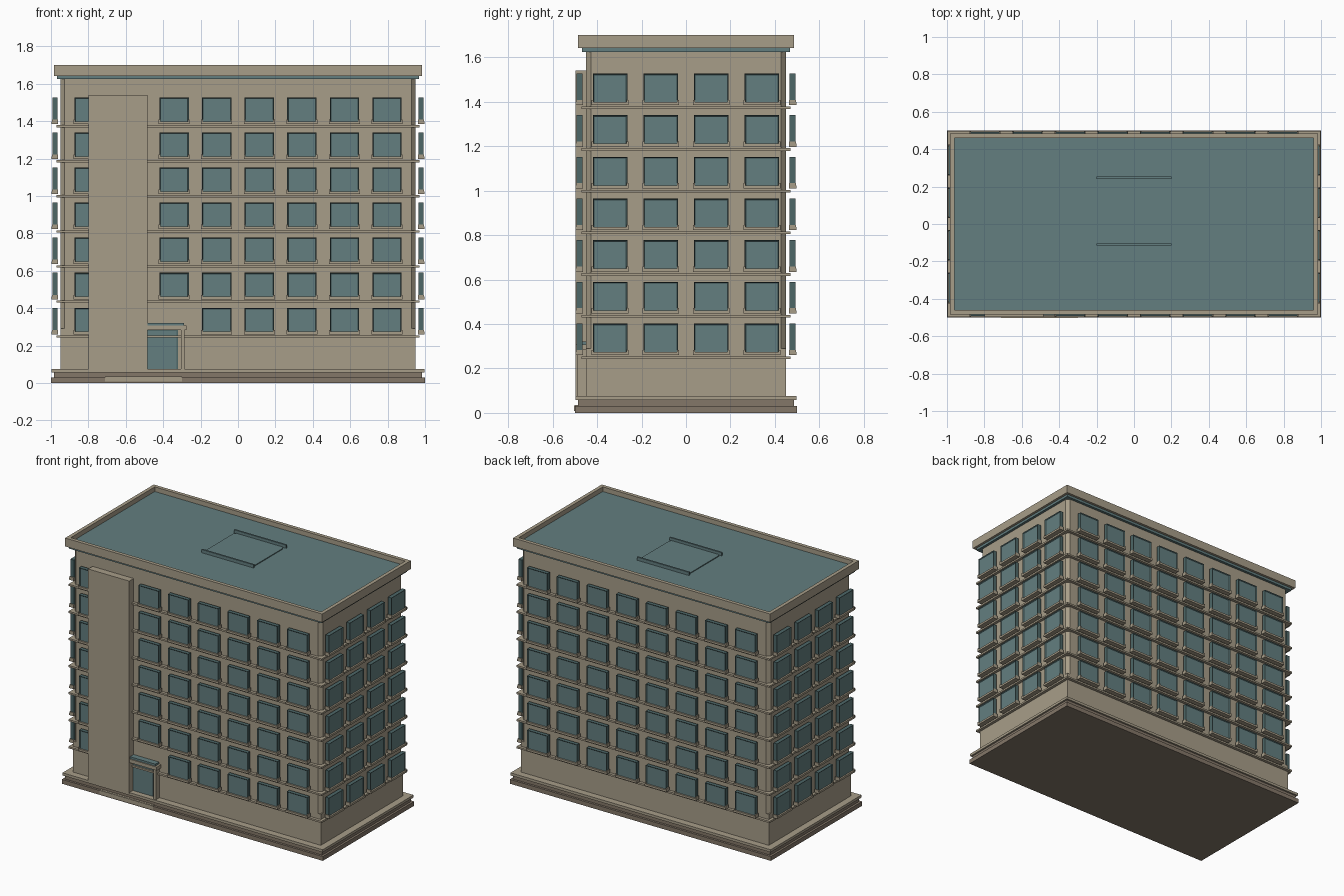
import bpy, bmesh, math
from mathutils import Matrix, Vector

cube = bpy.data.objects.get("Cube")
if cube:
    bpy.data.objects.remove(cube, do_unlink=True)


def material(name, rgb):
    m = bpy.data.materials.new(name)
    m.use_nodes = True
    m.diffuse_color = (*rgb, 1)
    m.node_tree.nodes["Principled BSDF"].inputs["Base Color"].default_value = (*rgb, 1)
    return m


TAN = material("tan stone", (0.39, 0.34, 0.25))
BROWN = material("brown plinth", (0.23, 0.185, 0.14))
TEAL = material("teal glass", (0.125, 0.21, 0.215))
FRAME = material("dark teal frame", (0.075, 0.135, 0.137))


def add_box(bm, lo, hi, mat=0):
    """Add a box between two corners and return its faces."""
    lo, hi = Vector(lo), Vector(hi)
    m = Matrix.Translation((lo + hi) / 2) @ Matrix.Diagonal((*(hi - lo), 1))
    verts = bmesh.ops.create_cube(bm, size=1, matrix=m)["verts"]
    faces = list({f for v in verts for f in v.link_faces})
    for f in faces:
        f.material_index = mat
    return faces


def to_mesh(bm, name, mats):
    me = bpy.data.meshes.new(name)
    bm.to_mesh(me)
    bm.free()
    for m in mats:
        me.materials.append(m)
    return me


def place(name, mesh, loc=(0, 0, 0), turn=0):
    ob = bpy.data.objects.new(name, mesh)
    ob.location = loc
    ob.rotation_euler.z = turn
    bpy.context.collection.objects.link(ob)
    return ob


def box(name, lo, hi, mat, chamfer=0):
    bm = bmesh.new()
    add_box(bm, lo, hi)
    if chamfer:
        upright = [e for e in bm.edges
                   if abs(e.verts[0].co.z - e.verts[1].co.z) > 0.001]
        bmesh.ops.bevel(bm, geom=upright, offset=chamfer, segments=1, affect='EDGES')
    return place(name, to_mesh(bm, name, [mat]))


def slab(name, x, y, z0, z1, mat, chamfer=0):
    return box(name, (-x, -y, z0), (x, y, z1), mat, chamfer)


# Plinth
slab("plinth_lower", 1.0, 0.5, 0, 0.03, BROWN)
slab("plinth_groove", 0.985, 0.485, 0.03, 0.06, BROWN)
slab("plinth_cap", 0.997, 0.497, 0.057, 0.075, TAN)

# Walls, square below and chamfered above
slab("ground_floor_wall", 0.95, 0.45, 0.07, 0.29, TAN)
slab("upper_wall", 0.95, 0.45, 0.29, 1.63, TAN, 0.022)

# Floor ledges
FLOORS = 7
STEP = 0.1875
for i in range(FLOORS):
    z = 0.248 + i * STEP
    slab("floor_ledge", 0.97, 0.47, z - 0.006, z + 0.006, TAN)

# Cornice, roof and parapet
slab("cornice_band", 0.968, 0.468, 1.625, 1.645, TEAL)
slab("cornice", 0.985, 0.485, 1.642, 1.664, TAN)
slab("roof", 0.965, 0.465, 1.66, 1.668, TEAL)
for s in (-1, 1):
    a, b = sorted((s * 0.46, s * 0.485))
    box("parapet_long", (-0.985, a, 1.66), (0.985, b, 1.70), TAN)
    a, b = sorted((s * 0.96, s * 0.985))
    box("parapet_short", (a, -0.46, 1.66), (b, 0.46, 1.70), TAN)

# Roof hatch with rails
box("roof_hatch", (-0.19, -0.1, 1.665), (0.19, 0.235, 1.674), TEAL, 0.012)
for y in (-0.11, 0.247):
    box("hatch_rail", (-0.2, y - 0.006, 1.665), (0.2, y + 0.006, 1.69), TEAL)

# Window: recessed glass in a frame with a stone sill
bm = bmesh.new()
faces = add_box(bm, (-0.078, -0.042, -0.068), (0.078, -0.015, 0.07), 1)
front = min(faces, key=lambda f: f.calc_center_median().y)
bmesh.ops.inset_region(bm, faces=[front], thickness=0.008, depth=-0.006)
front.material_index = 0
add_box(bm, (-0.083, -0.047, -0.072), (0.083, -0.013, -0.058), 2)
for s in (-1, 1):
    a, b = sorted((s * 0.074, s * 0.083))
    add_box(bm, (a, -0.045, -0.058), (b, -0.013, -0.048), 2)
window = to_mesh(bm, "window", [TEAL, FRAME, TAN])

COL = 0.2275
for floor in range(FLOORS):
    z = 0.332 + floor * STEP
    for i in range(8):
        x = (i - 3.5) * COL
        place("back_window", window, (x, 0.45, z), math.pi)
        # The stair tower and the entrance take the place of some front windows
        if i == 1 or (i == 2 and floor == 0):
            continue
        place("front_window", window, (x, -0.45, z))
    for i in range(4):
        y = (i - 1.5) * COL
        place("left_window", window, (0.95, y, z), math.pi / 2)
        place("right_window", window, (-0.95, y, z), -math.pi / 2)

# Stair tower
box("stair_tower", (-0.8, -0.498, 0.07), (-0.485, -0.44, 1.54), TAN)

# Entrance
box("door_frame", (-0.485, -0.456, 0.075), (-0.322, -0.445, 0.285), FRAME)
box("door", (-0.485, -0.459, 0.075), (-0.33, -0.45, 0.277), TEAL)
box("entrance_post", (-0.306, -0.49, 0.07), (-0.286, -0.44, 0.285), TAN)
box("entrance_canopy", (-0.485, -0.497, 0.283), (-0.275, -0.44, 0.307), TAN)
box("canopy_top", (-0.485, -0.49, 0.307), (-0.29, -0.44, 0.321), TEAL)
box("entrance_step", (-0.71, -0.5, 0.008), (-0.3, -0.45, 0.035), TAN)
box("step_face", (-0.71, -0.503, 0.008), (-0.3, -0.499, 0.033), TAN)
